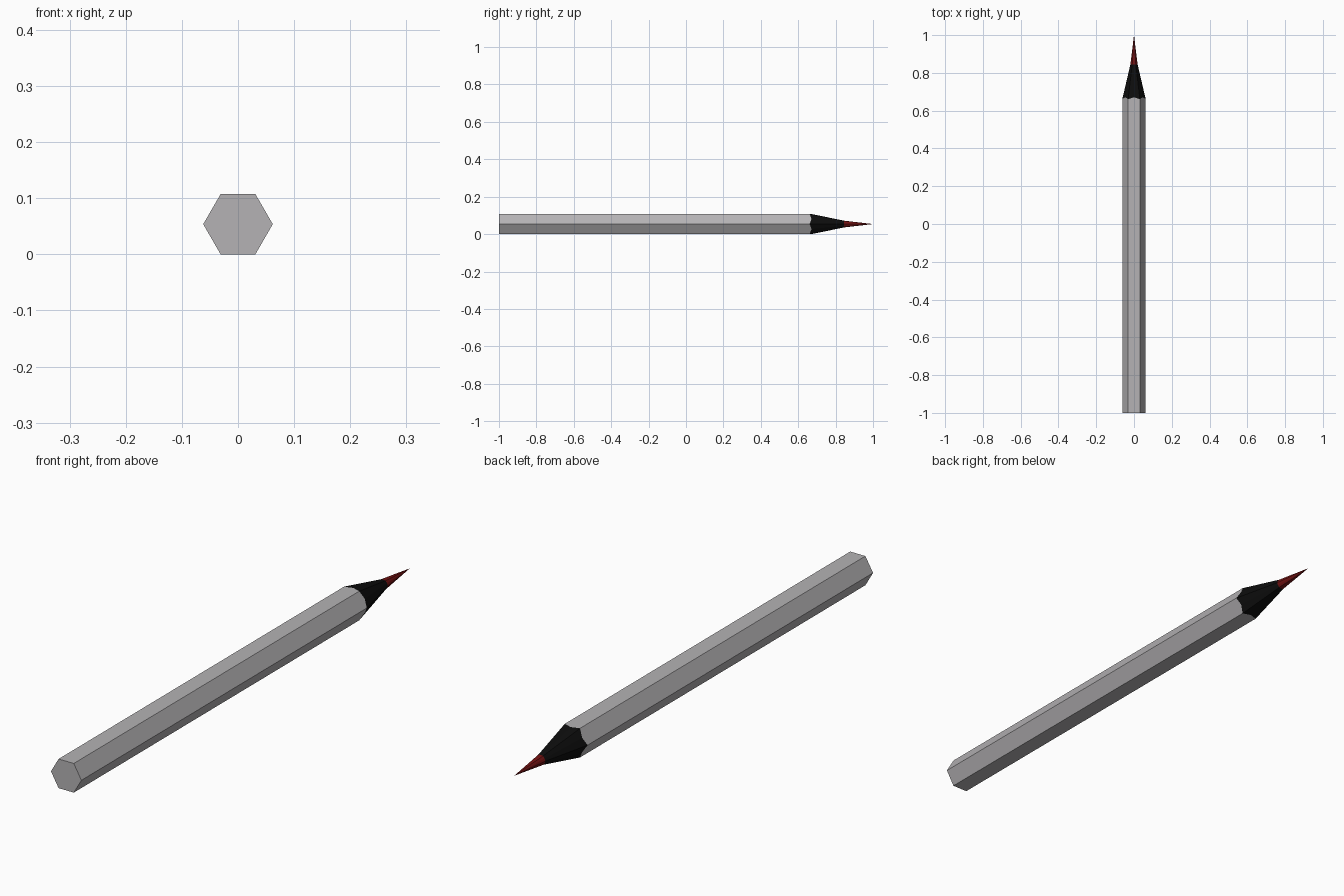
import bpy, bmesh, math

if "Cube" in bpy.data.objects:
    bpy.data.objects.remove(bpy.data.objects["Cube"])

R, CZ = 0.062, 0.0537   # hexagon corner radius, axis height


def material(name, rgb):
    m = bpy.data.materials.new(name)
    m.diffuse_color = (*rgb, 1)
    m.use_nodes = True
    m.node_tree.nodes["Principled BSDF"].inputs["Base Color"].default_value = m.diffuse_color
    return m


def ring(bm, y, corner, flat, flat_dy=0.0):
    """12 points round the pencil axis: hexagon corners alternate with face middles."""
    pts = []
    for i in range(12):
        a = math.radians(30 * i)
        r = flat if i % 2 else corner
        pts.append(bm.verts.new((r * math.cos(a), y + (flat_dy if i % 2 else 0), CZ + r * math.sin(a))))
    return pts


def part(name, mat, rings, cap=False, tip=None):
    bm = bmesh.new()
    rows = [ring(bm, *r) for r in rings]
    for a, b in zip(rows, rows[1:]):
        for i in range(12):
            j = (i + 1) % 12
            bm.faces.new((a[i], a[j], b[j], b[i]))
    if cap:
        bm.faces.new(rows[0])
    if tip is not None:
        t = bm.verts.new((0, tip, CZ))
        for i in range(12):
            bm.faces.new((rows[-1][i], rows[-1][(i + 1) % 12], t))
    bmesh.ops.recalc_face_normals(bm, faces=bm.faces)
    # open parts: make sure side faces point away from the axis
    f = max(bm.faces, key=lambda f: f.calc_center_median().z)
    if f.normal.z < 0:
        bmesh.ops.reverse_faces(bm, faces=bm.faces)
    me = bpy.data.meshes.new(name)
    bm.to_mesh(me)
    bm.free()
    me.materials.append(mat)
    bpy.context.collection.objects.link(bpy.data.objects.new(name, me))


grey = material("silver grey", (0.46, 0.45, 0.46))
black = material("black", (0.004, 0.004, 0.004))
red = material("dark red", (0.17, 0.006, 0.006))

F = R * math.cos(math.pi / 6)
shoulder = (0.661, R, F, 0.01)
neck = (0.845, 0.019, 0.018)

part("barrel", grey, [(-1.0, R, F), shoulder], cap=True)   # hexagonal body
part("sharpened_cone", black, [shoulder, neck])            # concave taper
part("lead_tip", red, [neck], tip=1.0)                     # pointed lead
